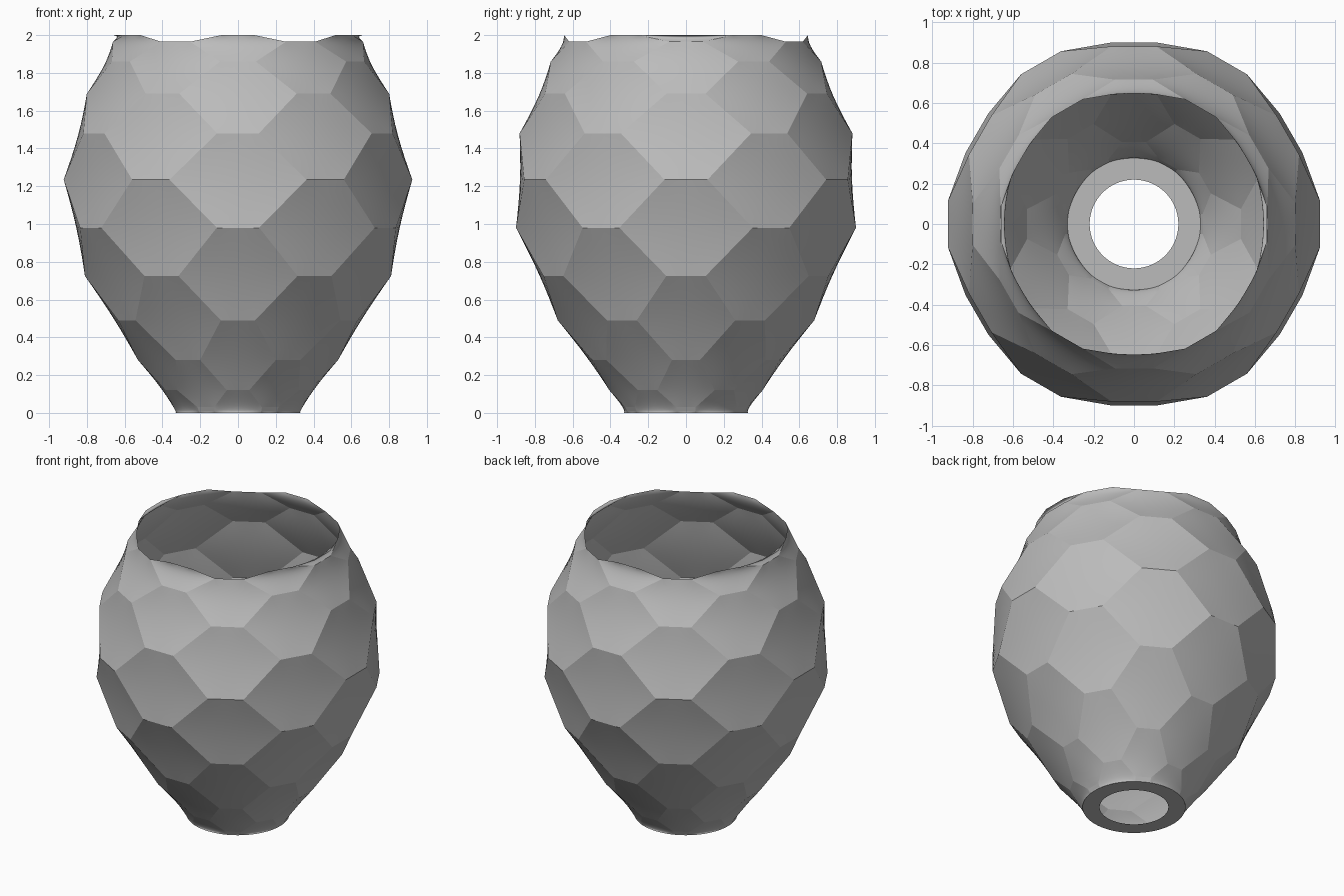
import bpy, bmesh, math

cube = bpy.data.objects.get("Cube")
if cube:
    bpy.data.objects.remove(cube, do_unlink=True)

clay = bpy.data.materials.new("grey_clay")
clay.use_nodes = True
COLOUR = (0.5, 0.5, 0.5, 1)
clay.diffuse_color = COLOUR
clay.node_tree.nodes["Principled BSDF"].inputs["Base Color"].default_value = COLOUR


def finish(name, bm):
    mesh = bpy.data.meshes.new(name)
    bm.to_mesh(mesh)
    bm.free()
    mesh.materials.append(clay)
    obj = bpy.data.objects.new(name, mesh)
    bpy.context.collection.objects.link(obj)
    return obj


# Profile (height, radius): each level carries six short edges, turned by half a step
PROFILE = [(0.03, 0.345), (0.12, 0.41), (0.28, 0.535), (0.49, 0.685), (0.725, 0.817),
           (0.98, 0.907), (1.235, 0.93), (1.48, 0.888), (1.69, 0.807), (1.86, 0.722),
           (1.965, 0.668), (2.0, 0.652), (2.0, 0.665)]
FOOT_R, HOLE_R = 0.33, 0.22

bm = bmesh.new()
cache = {}


def corner(level, step, side, foot=False):
    """End of the short edge of a level; with foot, the point below it on the base circle."""
    key = (level, step % 12, side, foot)
    if key not in cache:
        z, r = PROFILE[level]
        angle = math.radians(30 * step + side * (9.2 - 2.3 * r))
        if foot:
            z, r = 0, FOOT_R
        cache[key] = bm.verts.new((r * math.cos(angle), r * math.sin(angle), z))
    return cache[key]


def facet(k, m):
    bm.faces.new([corner(k - 1, m, -1), corner(k - 1, m, 1), corner(k, m + 1, -1),
                  corner(k + 1, m, 1), corner(k + 1, m, -1), corner(k, m - 1, 1)])


# Staggered hexagonal facets
for k in range(1, len(PROFILE) - 2):
    for m in range(12):
        if (m + k) % 2:
            facet(k, m)

# Raised rim pieces on both sides
for m in (0, 6):
    facet(len(PROFILE) - 2, m)

# Lowest facets, running into the round foot
for m in range(0, 12, 2):
    bm.faces.new([corner(0, m, -1, True), corner(0, m, 1, True),
                  corner(0, m, 1), corner(0, m, -1)])
    n = m + 1
    bm.faces.new([corner(0, n - 1, 1, True), corner(1, n, -1, True), corner(1, n, 1, True),
                  corner(0, n + 1, -1, True), corner(0, n + 1, -1), corner(1, n, 1),
                  corner(1, n, -1), corner(0, n - 1, 1)])

# Crisp facet borders, gently dished facet interiors
for e in bm.edges:
    e.smooth = False
bmesh.ops.poke(bm, faces=bm.faces[:])
bmesh.ops.subdivide_edges(bm, edges=bm.edges[:], cuts=3, use_grid_fill=True)
inner = [v for v in bm.verts if all(e.smooth for e in v.link_edges)]
for _ in range(60):
    bmesh.ops.smooth_vert(bm, verts=inner, factor=0.5,
                          use_axis_x=True, use_axis_y=True, use_axis_z=True)
for v in bm.verts:
    if v.co.z < 0.001:
        scale = FOOT_R / v.co.xy.length
        v.co.x *= scale
        v.co.y *= scale
for f in bm.faces:
    f.smooth = True
finish("vase_shell", bm)

# Flat base ring with a round hole
bm = bmesh.new()
rings = []
for r in (HOLE_R, FOOT_R):
    rings.append([bm.verts.new((r * math.cos(i * math.tau / 64),
                                r * math.sin(i * math.tau / 64), 0)) for i in range(64)])
for i in range(64):
    j = (i + 1) % 64
    bm.faces.new([rings[0][i], rings[0][j], rings[1][j], rings[1][i]])
finish("base_ring", bm)
